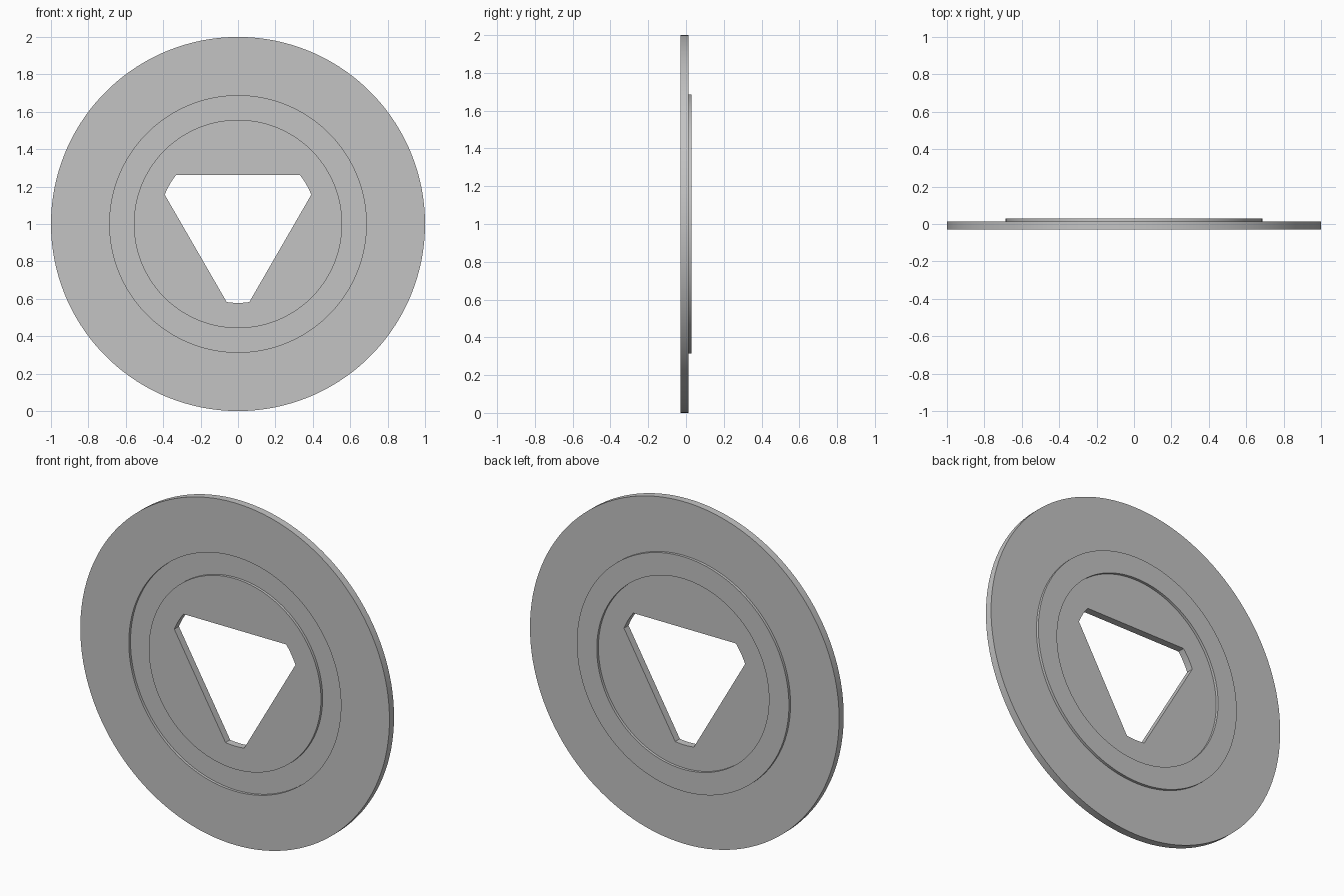
import bpy
import bmesh
from math import acos, cos, sin, radians

cube = bpy.data.objects.get("Cube")
if cube:
    bpy.data.objects.remove(cube)

# Main sizes
OUTER, RIDGE_OUT, RIDGE_IN = 1.0, 0.686, 0.557
FRONT, BACK, STEP = -0.029, 0.0135, 0.0155
HOLE_FLAT, HOLE_TIP = 0.261, 0.422
HOLE = None  # marks profile points that follow the opening

# Directions around the axis, with exact steps at the opening's corners
half_side = acos(HOLE_FLAT / HOLE_TIP)
half_tip = radians(60) - half_side
angles = []
for tip in (30, 150, 270):
    start = radians(tip) - half_tip
    angles += [start + 2 * half_tip * i / 6 for i in range(6)]
    start += 2 * half_tip
    angles += [start + 2 * half_side * i / 38 for i in range(38)]


def hole_radius(a):
    """Triangle with its tips rounded off by a circle."""
    reach = max(cos(a - radians(n)) for n in (90, 210, 330))
    return min(HOLE_TIP, HOLE_FLAT / reach)


# Closed section of the pressed plate: groove in front, ridge behind
section = [
    (HOLE, FRONT), (RIDGE_IN, FRONT), (RIDGE_IN, FRONT + STEP),
    (RIDGE_OUT, FRONT + STEP), (RIDGE_OUT, FRONT), (OUTER, FRONT),
    (OUTER, BACK), (RIDGE_OUT, BACK), (RIDGE_OUT, BACK + STEP),
    (RIDGE_IN, BACK + STEP), (RIDGE_IN, BACK), (HOLE, BACK),
]

bm = bmesh.new()
rings = []
for radius, y in section:
    ring = []
    for a in angles:
        r = hole_radius(a) if radius is HOLE else radius
        ring.append(bm.verts.new((r * cos(a), y, 1 + r * sin(a))))
    rings.append(ring)
for k, ring in enumerate(rings):
    following = rings[(k + 1) % len(rings)]
    for i in range(len(angles)):
        j = (i + 1) % len(angles)
        bm.faces.new((ring[i], ring[j], following[j], following[i]))
bmesh.ops.recalc_face_normals(bm, faces=bm.faces)

mesh = bpy.data.meshes.new("pressed_washer")
bm.to_mesh(mesh)
bm.free()
washer = bpy.data.objects.new("pressed_washer", mesh)
bpy.context.collection.objects.link(washer)

# Plain grey metal
grey = bpy.data.materials.new("plain_grey")
grey.use_nodes = True
colour = (0.55, 0.55, 0.55, 1)
grey.diffuse_color = colour
grey.node_tree.nodes["Principled BSDF"].inputs["Base Color"].default_value = colour
mesh.materials.append(grey)

# Smooth rims with crisp edges
bpy.ops.object.select_all(action="DESELECT")
washer.select_set(True)
bpy.context.view_layer.objects.active = washer
bpy.ops.object.shade_smooth_by_angle(angle=radians(30))
